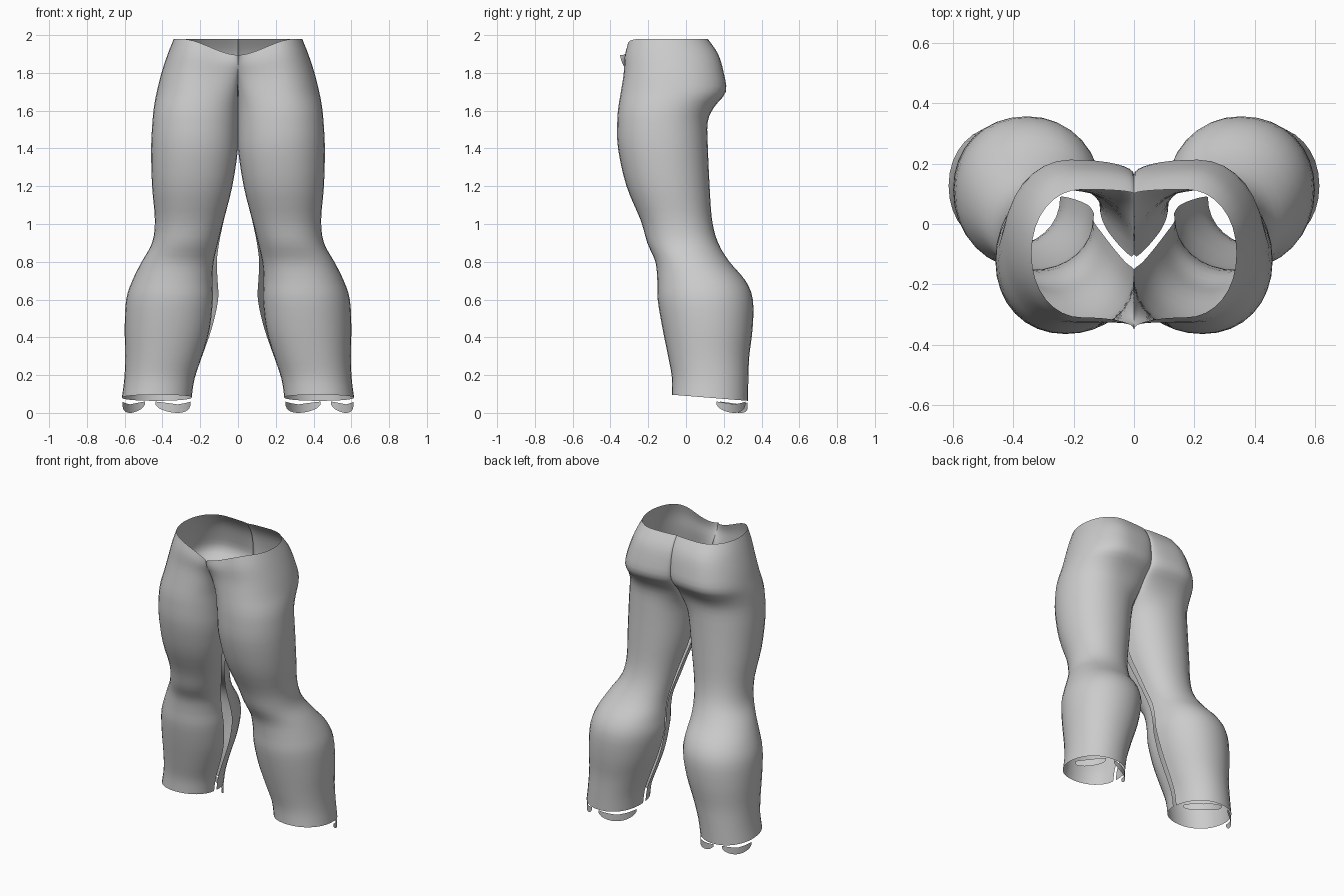
import bpy, bmesh, math

if "Cube" in bpy.data.objects:
    bpy.data.objects.remove(bpy.data.objects["Cube"])

cloth = bpy.data.materials.new("light grey cloth")
cloth.diffuse_color = (0.6, 0.6, 0.6, 1)
cloth.use_nodes = True
cloth.node_tree.nodes["Principled BSDF"].inputs["Base Color"].default_value = cloth.diffuse_color

# Leg stations: height, outer x, inner x, front y, back y, front seam y, back seam y
STATIONS = [
    (1.98, .340, .000, -.310, .115, -.350, .100),
    (1.90, .372, .000, -.325, .170, -.335, .145),
    (1.80, .405, .000, -.330, .200, -.290, .163),
    (1.70, .430, .000, -.345, .211, -.235, .155),
    (1.62, .445, .000, -.358, .150, -.190, .090),
    (1.54, .453, .000, -.364, .115, -.170, .030),
    (1.40, .460, .000, -.360, .116, -.150, -.10),
    (1.20, .455, .030, -.315, .125, -.125, -.09),
    (1.02, .440, .075, -.240, .138, -.070, -.04),
    (0.90, .455, .100, -.205, .170, -.030, .000),
    (0.80, .510, .112, -.162, .230, .000, .040),
    (0.70, .560, .108, -.152, .315, .020, .070),
    (0.60, .592, .105, -.150, .354, .035, .085),
    (0.45, .600, .138, -.125, .353, .060, .100),
    (0.30, .597, .190, -.095, .335, .080, .110),
    (0.18, .602, .230, -.075, .330, .090, .115),
    (0.08, .615, .245, -.075, .328, .090, .115),
]
QUARTER = 8


def catmull(a, b, c, d, t):
    return tuple(q + .5 * t * (r - p + t * (2*p - 5*q + 4*r - s + t * (3*(q - r) + s - p)))
                 for p, q, r, s in zip(a, b, c, d))


def smooth_stations(steps=3):
    n, out = len(STATIONS), []
    for i in range(n - 1):
        pts = [STATIONS[min(max(i + k, 0), n - 1)] for k in (-1, 0, 1, 2)]
        out += [catmull(*pts, j / steps) for j in range(steps)]
    return out + [STATIONS[-1]]


def section(st):
    """Open loop from the front seam round the outside to the back seam."""
    z, xo, xi, yf, yb, sf, sb = st
    xi = max(xi, 0)
    cx, my = (xo + xi) / 2, (yf + yb) / 2
    xf = xi + .03 * math.exp(-((z - .65) / .2) ** 2)
    # corner of each quarter: side x, side y, peak y, going towards the peak
    quarters = [(xf, sf, yf, True), (xo, my, yf, False),
                (xo, my, yb, True), (xi, sb, yb, False)]
    pts = []
    for k, (sx, sy, py, to_peak) in enumerate(quarters):
        for j in range(QUARTER + (k == 3)):
            u = j / QUARTER * math.pi / 2
            u = math.pi / 2 - u if to_peak else u
            x = cx + (sx - cx) * math.sin(u) ** .95
            y = sy + (py - sy) * max(math.cos(u), 0) ** .95
            h = z
            if z > 1.6 and y < my:       # waist dips towards the fly
                w = max(0, 1 - x / .3)
                h -= .085 * w * w * (3 - 2 * w) * ((z - 1.6) / .38) ** 2
            if z < .3:                   # hem slopes down to the back
                h -= .08 * (y - .127) * (.3 - z) / .22
            pts.append((x, y, h))
    return pts


def make_sheet(name, rows, side):
    bm = bmesh.new()
    grid = [[bm.verts.new((side * x, y, z)) for x, y, z in row] for row in rows]
    for a, b in zip(grid, grid[1:]):
        for i in range(len(a) - 1):
            quad = [a[i], b[i], b[i + 1], a[i + 1]]
            bm.faces.new(quad if side > 0 else quad[::-1])
    mesh = bpy.data.meshes.new(name)
    bm.to_mesh(mesh)
    bm.free()
    mesh.materials.append(cloth)
    mesh.shade_smooth()
    ob = bpy.data.objects.new(name, mesh)
    bpy.context.collection.objects.link(ob)


def hem_scrap(a0, a1, n=12):
    """Curved sliver of cloth under the back of the hem."""
    rows = [[], []]
    for i in range(n + 1):
        t = i / n
        a = math.radians(a0 + (a1 - a0) * t)
        x, y = .43 + .185 * math.cos(a), .127 + .2 * math.sin(a)
        top = .045 + .015 * abs(2 * t - 1)
        rows[0].append((x, y, top))
        rows[1].append((x, y, .042 - .042 * math.sin(math.pi * t) ** .6))
    return rows


leg_rows = [section(s) for s in smooth_stations()]
for label, side in (("right", 1), ("left", -1)):
    make_sheet(label + "_trouser_leg", leg_rows, side)
    make_sheet(label + "_inner_hem_scrap", hem_scrap(88, 165), side)
    make_sheet(label + "_outer_hem_scrap", hem_scrap(10, 70), side)
